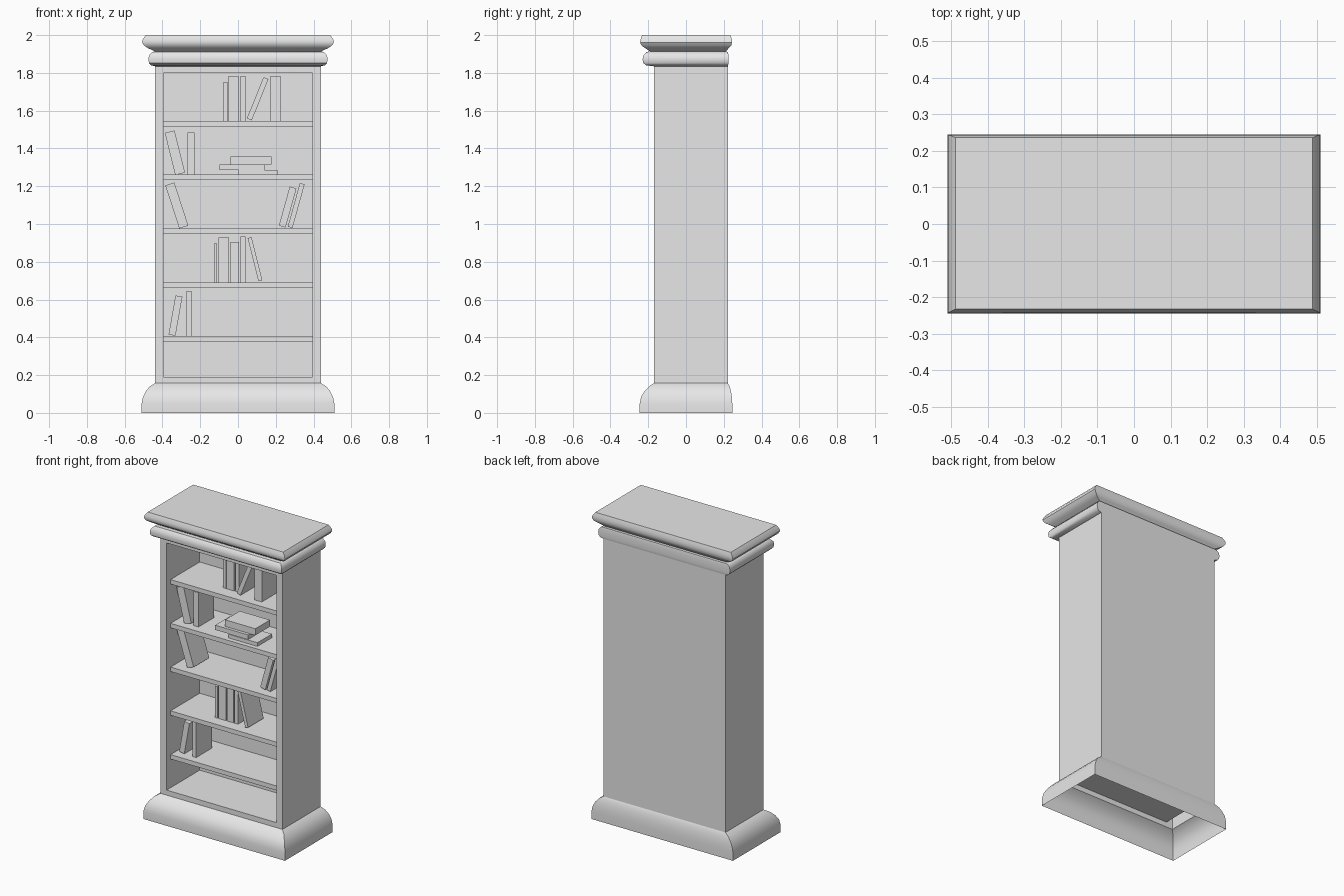
import bpy, bmesh
from math import radians
from mathutils import Matrix, Vector

if "Cube" in bpy.data.objects:
    bpy.data.objects.remove(bpy.data.objects["Cube"], do_unlink=True)

GREY = (0.8, 0.8, 0.8, 1)
stone = bpy.data.materials.new("light_grey")
stone.use_nodes = True
stone.diffuse_color = GREY
stone.node_tree.nodes["Principled BSDF"].inputs["Base Color"].default_value = GREY


def finish(name, bm, smooth=False):
    mesh = bpy.data.meshes.new(name)
    bm.to_mesh(mesh)
    bm.free()
    mesh.materials.append(stone)
    obj = bpy.data.objects.new(name, mesh)
    bpy.context.collection.objects.link(obj)
    if smooth:
        bpy.ops.object.select_all(action="DESELECT")
        obj.select_set(True)
        bpy.context.view_layer.objects.active = obj
        bpy.ops.object.shade_smooth_by_angle(angle=radians(36))
    return obj


def loft(rows, cap=False):
    """Skin rectangular rings given as (half width, front y, back y, z)."""
    bm = bmesh.new()
    rings = [[bm.verts.new(c) for c in ((-x, f, z), (x, f, z), (x, b, z), (-x, b, z))]
             for x, f, b, z in rows]
    for low, high in zip(rings, rings[1:]):
        for i in range(4):
            j = (i + 1) % 4
            bm.faces.new((low[i], low[j], high[j], high[i]))
    if cap:
        bm.faces.new(rings[-1])
    bm.faces.ensure_lookup_table()
    return bm


def box(name, center, size, tilt=0):
    bm = bmesh.new()
    bmesh.ops.create_cube(bm, size=1, matrix=Matrix.Diagonal((*size, 1)))
    obj = finish(name, bm)
    obj.location = center
    obj.rotation_euler.y = radians(tilt)


# Hollow plinth, open underneath
finish("plinth", loft([
    (0.51, -0.245, 0.245, 0), (0.51, -0.245, 0.245, 0.05),
    (0.503, -0.238, 0.243, 0.085), (0.488, -0.22, 0.238, 0.115),
    (0.467, -0.195, 0.231, 0.14), (0.44, -0.17, 0.222, 0.157)]), True)

# Cabinet shell with a recessed front opening
body = loft([(0.44, -0.17, 0.222, 0.157), (0.44, -0.17, 0.222, 1.84)])
front = body.faces[0]
bmesh.ops.inset_individual(body, faces=[front], thickness=0.03)
for v in front.verts:
    v.co = Vector((0.395 if v.co.x > 0 else -0.395, -0.17, 1.8 if v.co.z > 1 else 0.19))
bmesh.ops.inset_individual(body, faces=[front], thickness=0, depth=-0.34)
finish("cabinet", body)

# Crown: two stacked rounded mouldings
finish("crown", loft([
    (0.44, -0.17, 0.222, 1.835), (0.46, -0.21, 0.223, 1.84),
    (0.471, -0.227, 0.225, 1.852), (0.475, -0.23, 0.225, 1.872),
    (0.471, -0.226, 0.225, 1.892), (0.455, -0.21, 0.222, 1.91),
    (0.44, -0.19, 0.212, 1.914), (0.475, -0.215, 0.225, 1.93),
    (0.498, -0.236, 0.24, 1.945), (0.508, -0.243, 0.244, 1.962),
    (0.505, -0.241, 0.243, 1.977), (0.488, -0.232, 0.236, 2)], cap=True), True)

# Evenly spaced shelves
SHELF_TOPS = [0.406 + 0.285 * i for i in range(5)]
for i, top in enumerate(SHELF_TOPS):
    box(f"shelf_{i + 1}", (0, 0.02, top - 0.0145), (0.79, 0.3, 0.029))

# Upright books: shelf index, centre x, thickness, height, front y
UPRIGHT = [
    (4, -0.066, 0.02, 0.205, -0.045), (4, -0.024, 0.053, 0.238, -0.045),
    (4, 0.026, 0.026, 0.238, -0.045), (4, 0.199, 0.053, 0.238, -0.077),
    (3, -0.249, 0.037, 0.223, -0.077),
    (1, -0.119, 0.016, 0.205, -0.055), (1, -0.076, 0.055, 0.238, -0.055),
    (1, -0.017, 0.045, 0.215, -0.055), (1, 0.026, 0.026, 0.243, -0.055),
    (0, -0.26, 0.026, 0.24, -0.077)]
for n, (s, x, w, h, y) in enumerate(UPRIGHT):
    box(f"upright_book_{n + 1}", (x, y + 0.08, SHELF_TOPS[s] + h / 2), (w, 0.16, h))

# Leaning books: centre x, centre z, thickness, length, tilt to the model's left
LEANING = [
    (0.104, 1.663, 0.028, 0.235, 22), (-0.334, 1.377, 0.053, 0.23, -14),
    (-0.324, 1.098, 0.05, 0.24, -18), (0.263, 1.09, 0.037, 0.215, 15.5),
    (0.308, 1.098, 0.026, 0.24, 15.5), (0.09, 0.814, 0.021, 0.235, -14),
    (-0.331, 0.515, 0.037, 0.21, 10)]
for n, (x, z, w, h, tilt) in enumerate(LEANING):
    box(f"leaning_book_{n + 1}", (x, 0, z), (w, 0.16, h), tilt)

# Stack of books lying flat: left x, right x, centre y, thickness
z = SHELF_TOPS[3]
for n, (left, right, y, h) in enumerate([
        (0.003, 0.21, -0.025, 0.024), (-0.098, 0.14, -0.02, 0.03), (-0.04, 0.178, 0, 0.043)]):
    box(f"flat_book_{n + 1}", ((left + right) / 2, y, z + h / 2), (right - left, 0.15, h))
    z += h
